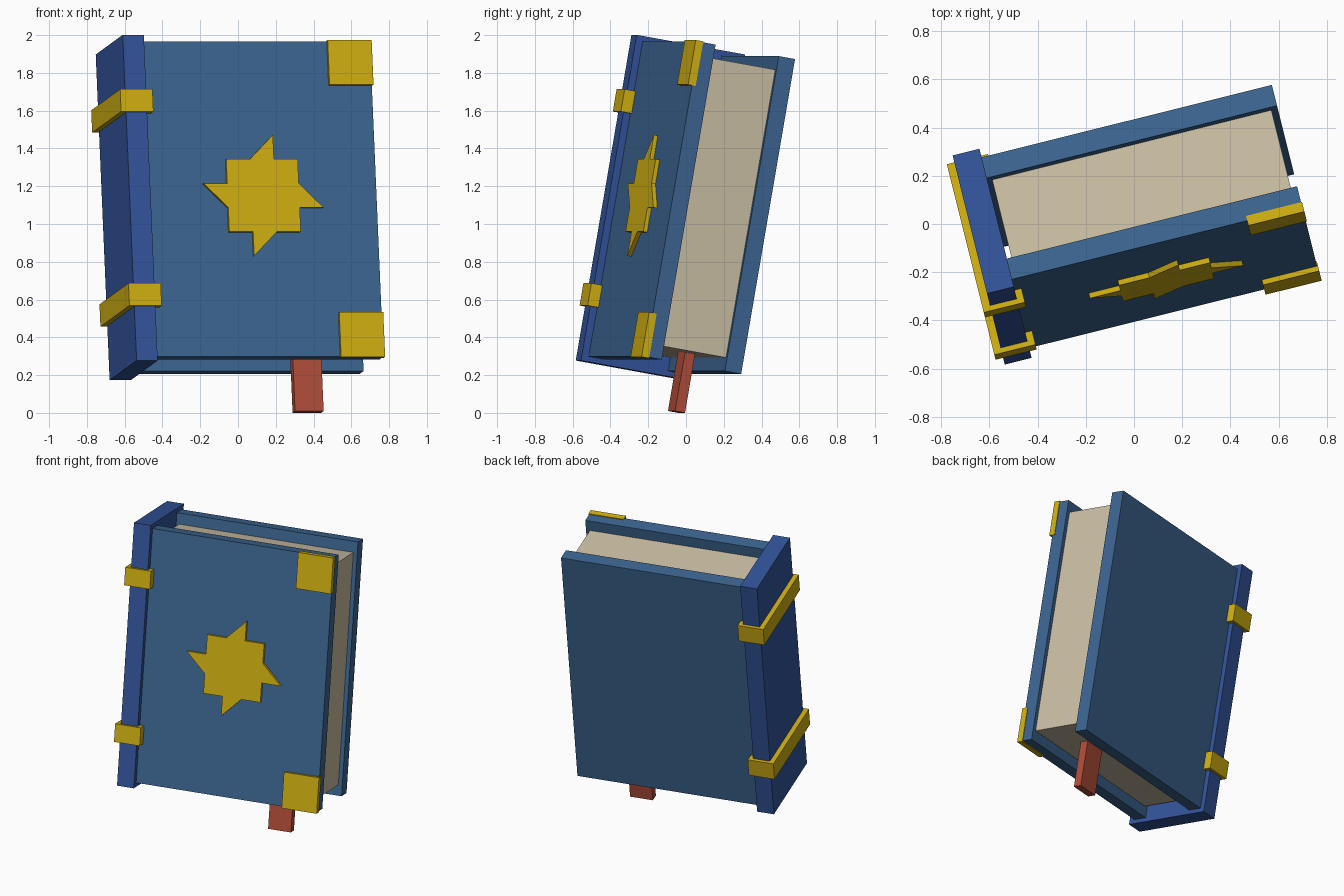
import bpy, bmesh
from math import radians
from mathutils import Matrix

cube = bpy.data.objects.get("Cube")
if cube:
    bpy.data.objects.remove(cube, do_unlink=True)

# The book is laid out upright, then turned and leaned back
POSE = Matrix.Rotation(radians(14), 4, 'Z') @ Matrix.Rotation(radians(-10), 4, 'X')


def material(name, colour):
    mat = bpy.data.materials.new(name)
    mat.use_nodes = True
    rgba = (*colour, 1)
    mat.diffuse_color = rgba
    mat.node_tree.nodes["Principled BSDF"].inputs["Base Color"].default_value = rgba
    return mat


COVER = material("cover_blue", (.045, .130, .285))
SPINE = material("spine_blue", (.032, .088, .325))
GOLD = material("gold", (.63, .43, .006))
PAPER = material("paper", (.60, .52, .37))
RED = material("ribbon_red", (.44, .075, .04))


def finish(name, bm, mat):
    bmesh.ops.recalc_face_normals(bm, faces=bm.faces)
    bm.transform(POSE)
    mesh = bpy.data.meshes.new(name)
    bm.to_mesh(mesh)
    bm.free()
    mesh.materials.append(mat)
    ob = bpy.data.objects.new(name, mesh)
    bpy.context.collection.objects.link(ob)


def prism(name, outline, start, depth, mat):
    """Extrude a closed outline of 3D points made by start(a, b) along depth."""
    bm = bmesh.new()
    face = bm.faces.new([bm.verts.new(start(a, b)) for a, b in outline])
    grown = bmesh.ops.extrude_face_region(bm, geom=[face])["geom"]
    verts = [v for v in grown if isinstance(v, bmesh.types.BMVert)]
    bmesh.ops.translate(bm, verts=verts, vec=depth)
    finish(name, bm, mat)


def box(name, x, y, z, mat):
    corners = [(x[0], z[0]), (x[1], z[0]), (x[1], z[1]), (x[0], z[1])]
    prism(name, corners, lambda a, b: (a, y[0], b), (0, y[1] - y[0], 0), mat)


# Covers, page block, spine
HEIGHT = (.225, 1.918)
box("front_cover", (-.55, .695), (-.44, -.35), HEIGHT, COVER)
box("back_cover", (-.55, .695), (0, .09), HEIGHT, COVER)
box("pages", (-.527, .668), (-.35, 0), (.297, 1.845), PAPER)
box("spine", (-.662, -.547), (-.478, .122), (.197, 1.948), SPINE)

# Bookmark ribbon hanging below the pages
box("ribbon", (.27, .426), (-.165, -.11), (-.019, .35), RED)

# U-shaped bands clasping the spine
x0, x1, y0, y1 = -.694, -.518, -.5, .144
clasp = [(x0, y0), (x1, y0), (x1, -.44), (-.65, -.44),
         (-.65, .09), (x1, .09), (x1, y1), (x0, y1)]
for name, z in (("lower_band", .489), ("upper_band", 1.532)):
    prism(name, clasp, lambda a, b: (a, b, z), (0, 0, .12), GOLD)

# Corner plates on the front cover
for name, z in (("lower_corner", .22), ("upper_corner", 1.683)):
    box(name, (.459, .699), (-.462, -.42), (z, z + .24), GOLD)

# Stepped emblem: one quarter of the outline, turned four times
step = .13
quarter = [(.5, 2.5), (.5, 1.5), (1.5, 1.5), (1.5, .5)]
outline = []
for turn in range(4):
    outline += quarter
    quarter = [(b, -a) for a, b in quarter]
prism("emblem", outline,
      lambda a, b: (.073 + a * step, -.462, 1.088 + b * step), (0, .042, 0), GOLD)
